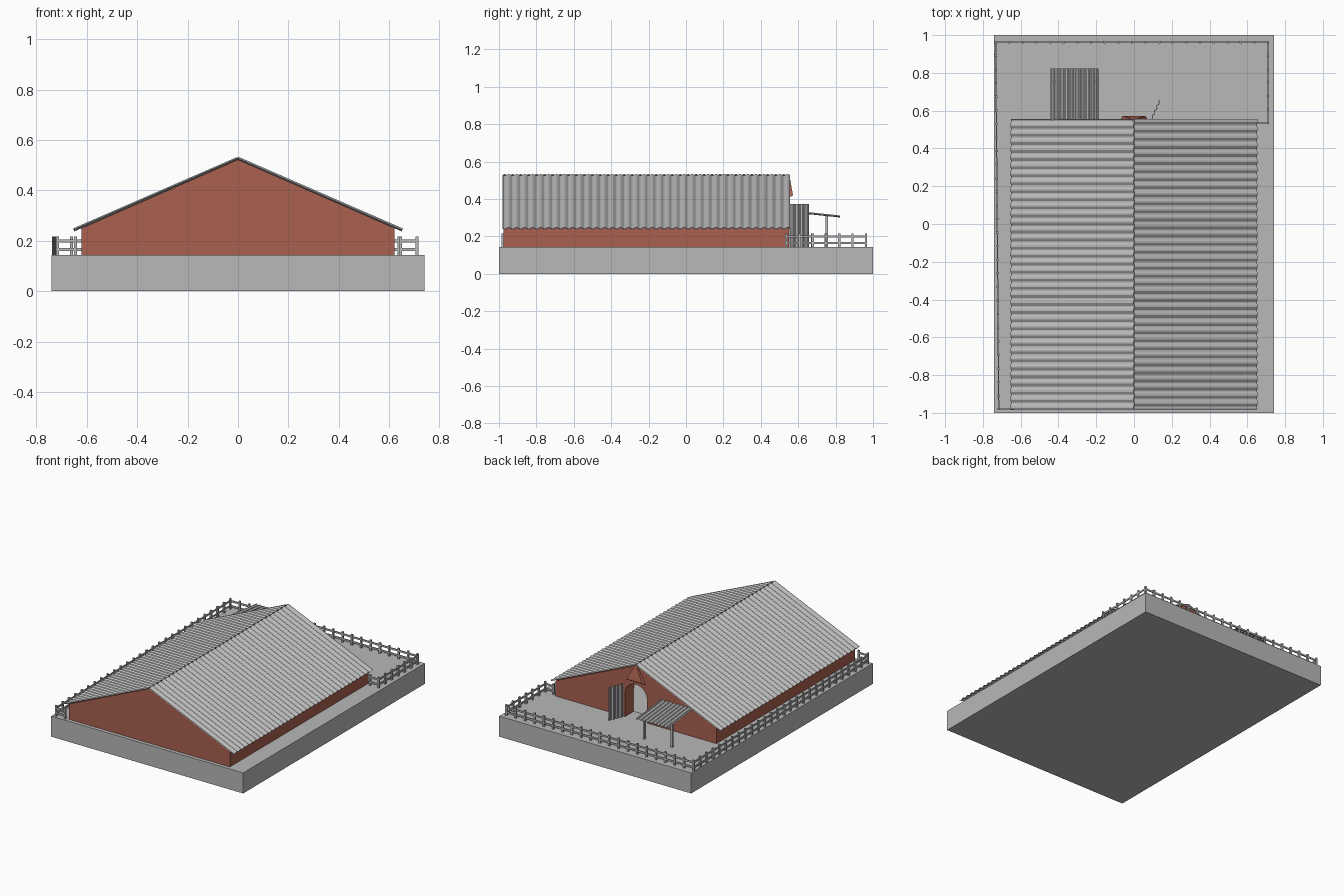
import bpy, bmesh, math
from mathutils import Vector

cube = bpy.data.objects.get("Cube")
if cube:
    bpy.data.objects.remove(cube)


def material(name, rgb):
    m = bpy.data.materials.new(name)
    m.use_nodes = True
    m.diffuse_color = (*rgb, 1)
    m.node_tree.nodes["Principled BSDF"].inputs["Base Color"].default_value = (*rgb, 1)
    return m


GREY = material("plain grey", (0.48, 0.48, 0.48))
BRICK = material("red brick", (0.40, 0.12, 0.08))
WHITE = material("pale interior", (0.95, 0.95, 0.95))


def finish(name, bm, mat):
    bmesh.ops.recalc_face_normals(bm, faces=bm.faces)
    me = bpy.data.meshes.new(name)
    bm.to_mesh(me)
    bm.free()
    me.materials.append(mat)
    ob = bpy.data.objects.new(name, me)
    bpy.context.collection.objects.link(ob)
    return ob


def add_box(bm, lo, hi):
    lo, hi = Vector(lo), Vector(hi)
    made = bmesh.ops.create_cube(bm, size=1)["verts"]
    for v in made:
        v.co = (lo + hi) / 2 + v.co * (hi - lo)
    return made


def box(name, lo, hi, mat):
    bm = bmesh.new()
    add_box(bm, lo, hi)
    return finish(name, bm, mat)


def extrude_xz(name, outline, y0, y1, mat):
    """Closed x-z outline extruded along y."""
    bm = bmesh.new()
    face = bm.faces.new([bm.verts.new((x, y0, z)) for x, z in outline])
    new = bmesh.ops.extrude_face_region(bm, geom=[face])["geom"]
    moved = [g for g in new if isinstance(g, bmesh.types.BMVert)]
    bmesh.ops.translate(bm, verts=moved, vec=(0, y1 - y0, 0))
    return finish(name, bm, mat)


def corrugated(name, start, across, along, waves, amp, thick):
    """Wavy sheet: waves run over 'across', straight over 'along'."""
    start, across, along = Vector(start), Vector(across), Vector(along)
    normal = across.cross(along).normalized()
    steps = waves * 6
    bm = bmesh.new()
    rows = []
    for i in range(steps + 1):
        p = start + across * i / steps + normal * amp * math.sin(math.tau * i / 6)
        rows.append((bm.verts.new(p), bm.verts.new(p + along)))
    for (a, b), (c, d) in zip(rows, rows[1:]):
        bm.faces.new((a, c, d, b))
    ob = finish(name, bm, GREY)
    mod = ob.modifiers.new("thickness", "SOLIDIFY")
    mod.thickness = thick
    mod.offset = 0
    return ob


GROUND, EAVE, PEAK = 0.143, 0.25, 0.522
HALF, FRONT, BACK, RECESS = 0.62, -0.975, 0.55, 0.45

# Ground slab
box("base_slab", (-0.74, -1, 0), (0.74, 1, GROUND), GREY)

# Barn body, with an arched entrance in the thick back wall
gable = [(-HALF, GROUND), (-HALF, EAVE), (0, PEAK), (HALF, EAVE), (HALF, GROUND)]
extrude_xz("barn_body", gable, FRONT, RECESS, BRICK)
R, SPRING = 0.085, 0.305
arch = [(R * math.cos(math.pi * i / 10), SPRING + R * math.sin(math.pi * i / 10))
        for i in range(11)]
opening = [(R, GROUND)] + arch + [(-R, GROUND)]
extrude_xz("back_wall", gable + opening, RECESS, BACK, BRICK)
extrude_xz("entrance_panel", opening, RECESS, RECESS + 0.004, WHITE)

# Brick hood leaning out above the entrance
bm = bmesh.new()
for v in add_box(bm, (-0.08, BACK - 0.01, 0.40), (0.08, BACK + 0.004, PEAK)):
    if v.co.z > 0.5:
        v.co.x *= 0.1
    elif v.co.y > BACK:
        v.co += Vector((-0.02 * math.copysign(1, v.co.x), 0.018, 0.02))
finish("entrance_hood", bm, BRICK)

# Corrugated roof slopes
for side, label in ((1, "left"), (-1, "right")):
    corrugated(label + "_roof", (0, -0.98, 0.527), (0, 1.535, 0),
               (side * 0.652, 0, -0.284), 36, 0.005, 0.004)

# Open door
corrugated("open_door", (0.092, 0.555, GROUND), (0.046, 0.1, 0),
           (0, 0, 0.23), 4, 0.004, 0.004)

# Lean-to shelter
corrugated("shelter_roof", (-0.44, 0.55, 0.335), (0.25, 0, 0),
           (0, 0.273, -0.028), 9, 0.004, 0.004)
for x in (-0.42, -0.205):
    box("shelter_post", (x - 0.007, 0.745, GROUND), (x + 0.007, 0.759, 0.314), GREY)
box("shelter_beam", (-0.43, 0.747, 0.302), (-0.195, 0.757, 0.311), GREY)

# Post and rail fence around the yard
bm = bmesh.new()
path = [(0.645, 0.535), (0.71, 0.535), (0.71, 0.962), (-0.732, 0.962),
        (-0.716, -0.98), (-0.645, -0.98)]
for a, b in zip(path, path[1:]):
    a, b = Vector((*a, 0)), Vector((*b, 0))
    run = b - a
    angle = math.atan2(run.y, run.x)
    count = max(1, round(run.length / 0.071))
    for i in range(count + 1):
        p = a + run * i / count
        add_box(bm, (p.x - 0.006, p.y - 0.006, GROUND), (p.x + 0.006, p.y + 0.006, 0.217))
    for z in (0.165, 0.199):
        rail = add_box(bm, (-run.length / 2, -0.003, z - 0.006),
                       (run.length / 2, 0.003, z + 0.006))
        mid = (a + b) / 2
        for v in rail:
            x, y = v.co.x, v.co.y
            v.co.x = mid.x + x * math.cos(angle) - y * math.sin(angle)
            v.co.y = mid.y + x * math.sin(angle) + y * math.cos(angle)
finish("yard_fence", bm, GREY)
